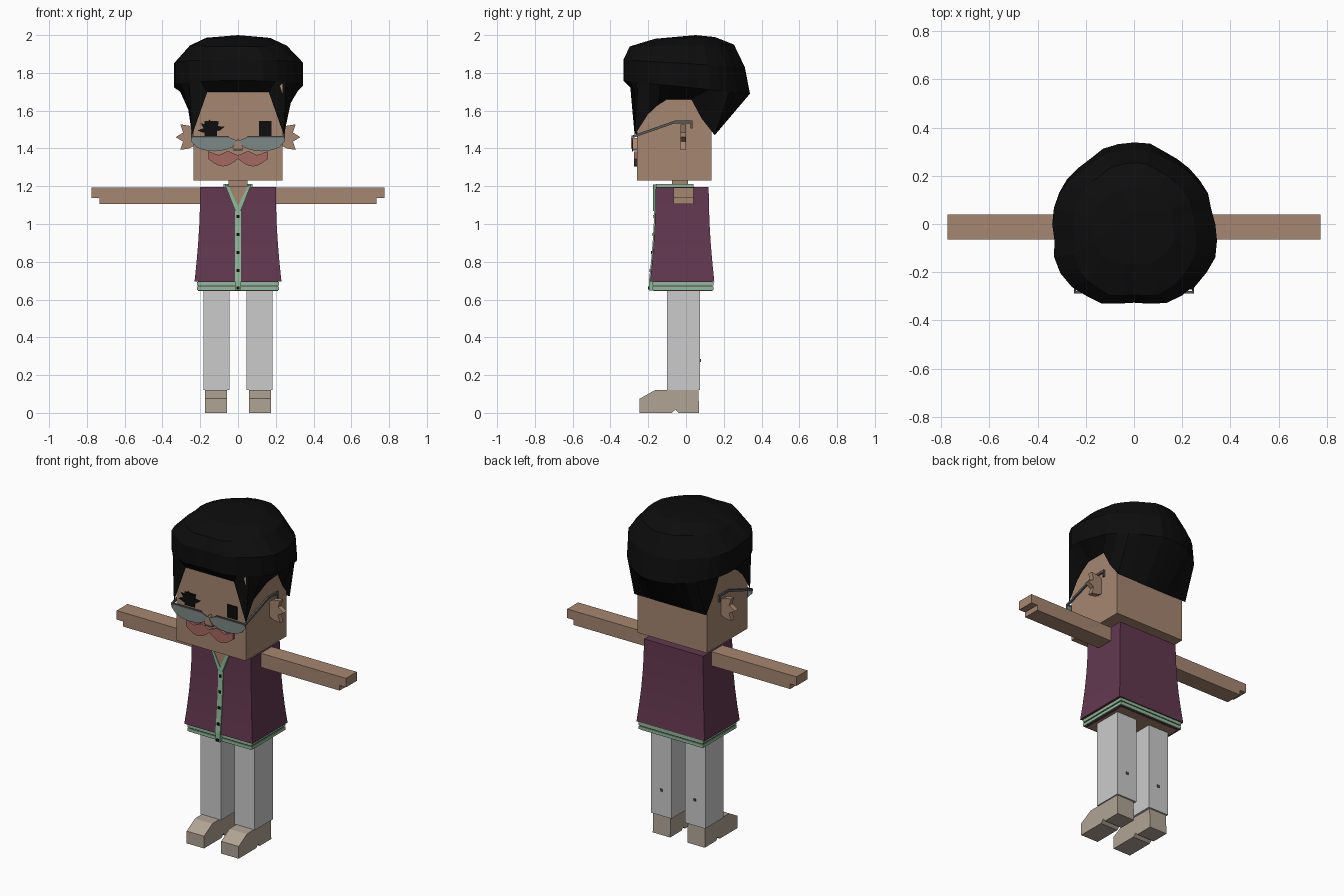
import bpy
import bmesh
import random
from math import sin, cos, pi, sqrt, radians

random.seed(4)
default_cube = bpy.data.objects.get("Cube")
if default_cube:
    bpy.data.objects.remove(default_cube)


def material(name, red, green, blue):
    made = bpy.data.materials.new(name)
    made.use_nodes = True
    colour = (red, green, blue, 1)
    made.diffuse_color = colour
    made.node_tree.nodes["Principled BSDF"].inputs["Base Color"].default_value = colour
    return made


SKIN = material("tan_skin", .38, .24, .16)
BLACK = material("black", .004, .004, .004)
PLUM = material("plum_cloth", .125, .04, .08)
MINT = material("mint_trim", .27, .5, .32)
PALE = material("pale_trousers", .6, .6, .6)
LEATHER = material("beige_leather", .44, .37, .3)
GLASS = material("grey_lens", .2, .25, .24)
METAL = material("dark_metal", .1, .1, .1)
ROSE = material("rose_moustache", .38, .14, .12)


def loft(name, mat, rings, tip=None):
    """Skin a stack of equal-length point rings, closed by caps or by a tip."""
    bm = bmesh.new()
    rows = [[bm.verts.new(point) for point in ring] for ring in rings]
    bottom, top = rows[0], rows[-1]
    for low, high in zip(rows, rows[1:]):
        for i in range(len(low)):
            bm.faces.new((low[i - 1], low[i], high[i], high[i - 1]))
    if tip:
        apex = bm.verts.new(tip)
        for i in range(len(top)):
            bm.faces.new((top[i - 1], top[i], apex))
    else:
        bm.faces.new(bottom)
        bm.faces.new(top)
    bmesh.ops.recalc_face_normals(bm, faces=bm.faces)
    mesh = bpy.data.meshes.new(name)
    bm.to_mesh(mesh)
    bm.free()
    mesh.materials.append(mat)
    bpy.context.collection.objects.link(bpy.data.objects.new(name, mesh))


def rectangle(left, right, front, back, z):
    return [(left, front, z), (right, front, z), (right, back, z), (left, back, z)]


def box(name, mat, x, y, z):
    """Box from (low, high) pairs; a single x value means a centred half width."""
    left, right = x if isinstance(x, tuple) else (-x, x)
    loft(name, mat, [rectangle(left, right, *y, height) for height in z])


def extrude_y(name, mat, outline, y, side=1):
    loft(name, mat, [[(x * side, depth, z) for x, z in outline] for depth in y])


def extrude_x(name, mat, outline, x, side=1):
    loft(name, mat, [[(across * side, y, z) for y, z in outline] for across in x])


def spikes(centre, inner, outer, angles, squash=1):
    """Zigzag outline alternating between two radii."""
    return [(centre[0] + (outer if i % 2 else inner) * cos(radians(angle)),
             centre[1] + (outer if i % 2 else inner) * sin(radians(angle)) * squash)
            for i, angle in enumerate(angles)]


# Head, neck and hips
face, nape = -.26, .135
box("head", SKIN, .235, (face, nape), (1.23, 1.8))
box("neck", SKIN, .05, (-.075, .01), (1.15, 1.24))
box("hips", SKIN, .2, (-.165, .13), (.645, .75))

# Hair: a square hairline around the head that swells into a faceted crown
heights = [1.7] * 4 + [1.47, 1.58, 1.63] + [1.66] * 4 + [1.56] + [1.47] * 5
heights += heights[-2:0:-1]
turns = [2 * pi * i / len(heights) for i in range(len(heights))]
hairline = []
for turn, height in zip(turns, heights):
    reach = max(abs(sin(turn)), abs(cos(turn)))
    hairline.append((.243 * sin(turn) / reach, -.06 - .212 * cos(turn) / reach, height))

# The crown is fullest over the front corners
radii = []
for turn in turns:
    corner = abs(sin(2 * turn)) if cos(turn) > 0 else 0
    radii.append(.332 + .035 * corner + random.uniform(-.01, .01))


def crown(front_z, back_z, front, side, back):
    ring = []
    for turn, radius in zip(turns, radii):
        ahead = cos(turn)
        ring.append((radius * sin(turn) * side,
                     -radius * ahead * (front if ahead > 0 else back),
                     back_z + (front_z - back_z) * (1 + ahead) / 2))
    return ring


loft("hair", BLACK, [hairline,
                     crown(1.76, 1.69, 1, 1, 1),
                     crown(1.87, 1.83, 1, 1, .92),
                     crown(1.94, 1.95, .9, .75, .75),
                     crown(1.98, 1.99, .5, .5, .45)], tip=(0, .05, 2))

# Right lashes and nose
lashes = spikes((-.14, 1.495), .045, .075, range(0, 201, 20), squash=.8)
extrude_y("right_eyelashes", BLACK, lashes, (face - .007, face))
extrude_y("nose", SKIN, [(-.03, 1.4), (.03, 1.4), (0, 1.455)], (face - .03, face))
box("nose_shadow", METAL, .024, (face - .026, face), (1.388, 1.4))

# Outlines for the paired face parts
steps = [i / 8 for i in range(9)]
wing = [(.158 * t, 1.375 - .01 * cos(3 * pi * t)) for t in steps]
wing += [(.158 * t, 1.345 - .04 * sin(pi * t)) for t in reversed(steps)]
lens = [(.25 * t, 1.44 - .055 * sqrt(abs(sin(pi * t)))) for t in steps]
lens += [(.25, 1.46), (.05, 1.46)]
ear = spikes((.225, 1.46), .07, .105, range(-60, 61, 20)) + [(.22, 1.5), (.22, 1.42)]
arm_path = [(-.288, 1.46), (-.06, 1.54), (.035, 1.54)]
temple = [(y, z + .007) for y, z in arm_path]
temple += [(y, z - .007) for y, z in reversed(arm_path)]
shoe = [(-.245, 0), (-.245, .075), (-.165, .12), (.065, .128), (.07, 0),
        (-.04, 0), (-.055, .018), (-.075, 0)]
lapel = [(0, 1.07), (.015, 1.07), (.07, 1.21), (.05, 1.2), (0, 1.095)]
arm_depth, arm_top, wrist = (-.065, .04), 1.193, .732
collar_height = (1.185, 1.213)

# Everything that comes in pairs
for side, label in ((1, "left_"), (-1, "right_")):
    def span(inner, outer):
        return tuple(sorted((inner * side, outer * side)))

    # Eye, moustache, glasses and ear
    box(label + "eye", BLACK, span(.11, .177), (face - .005, face), (1.465, 1.545))
    extrude_y(label + "moustache", ROSE, wing, (face - .016, face), side)
    extrude_y(label + "lens", GLASS, lens, (-.286, -.28), side)
    box(label + "brow_bar", METAL, span(.05, .25), (-.288, -.278), (1.458, 1.466))
    extrude_x(label + "temple", METAL, temple, (.24, .25), side)
    box(label + "temple_tip", METAL, span(.24, .25), (.025, .035), (1.505, 1.54))
    extrude_y(label + "ear", SKIN, ear, (-.03, 0), side)

    # Arm with a stepped hand
    box(label + "arm", SKIN, span(.17, wrist), arm_depth, (1.107, arm_top))
    box(label + "fingers", SKIN, span(wrist, .775), arm_depth, (1.138, arm_top))

    # Leg and shoe
    box(label + "leg", PALE, span(.045, .183), (-.1, .075), (.12, .66))
    box(label + "leg_stud", METAL, span(.105, .12), (.07, .08), (.27, .285))
    extrude_x(label + "shoe", LEATHER, shoe, (.058, .176), side)

    # Collar sides
    extrude_y(label + "lapel", MINT, lapel, (-.174, -.15), side)
    box(label + "collar_band", MINT, span(.053, .078), (-.16, .04), collar_height)


# Vest, flaring towards the hem
def flare(z):
    return .03 * ((1.2 - max(z, .7)) * 2) ** 2


def chest_front(z):
    return -.16 - flare(z)


vest_rings = []
for i in range(6):
    z = .695 + i / 10
    vest_rings.append(rectangle(-.2 - flare(z), .2 + flare(z), chest_front(z), .12 + flare(z), z))
loft("vest", PLUM, vest_rings)
extrude_y("chest", SKIN, [(0, 1.085), (.053, 1.2), (-.053, 1.2)], (-.17, -.15))
box("collar_back", MINT, .078, (.02, .04), collar_height)

# Striped hem
box("hem_core", PLUM, .213, (-.173, .141), (.646, .7))
for z in (.65, .675):
    box("hem_stripe", MINT, .218, (-.178, .146), (z, z + .018))

# Placket and buttons
placket = [(chest_front(z) - .006, z) for z in (.648, .7, .8, .9, 1, 1.085)]
placket += [(-.15, 1.085), (-.15, .648)]
extrude_x("placket", MINT, placket, (-.016, .016))
for i in range(5):
    z = .66 + .095 * i
    y = chest_front(z)
    box("button", BLACK, .008, (y - .01, y), (z - .008, z + .008))
